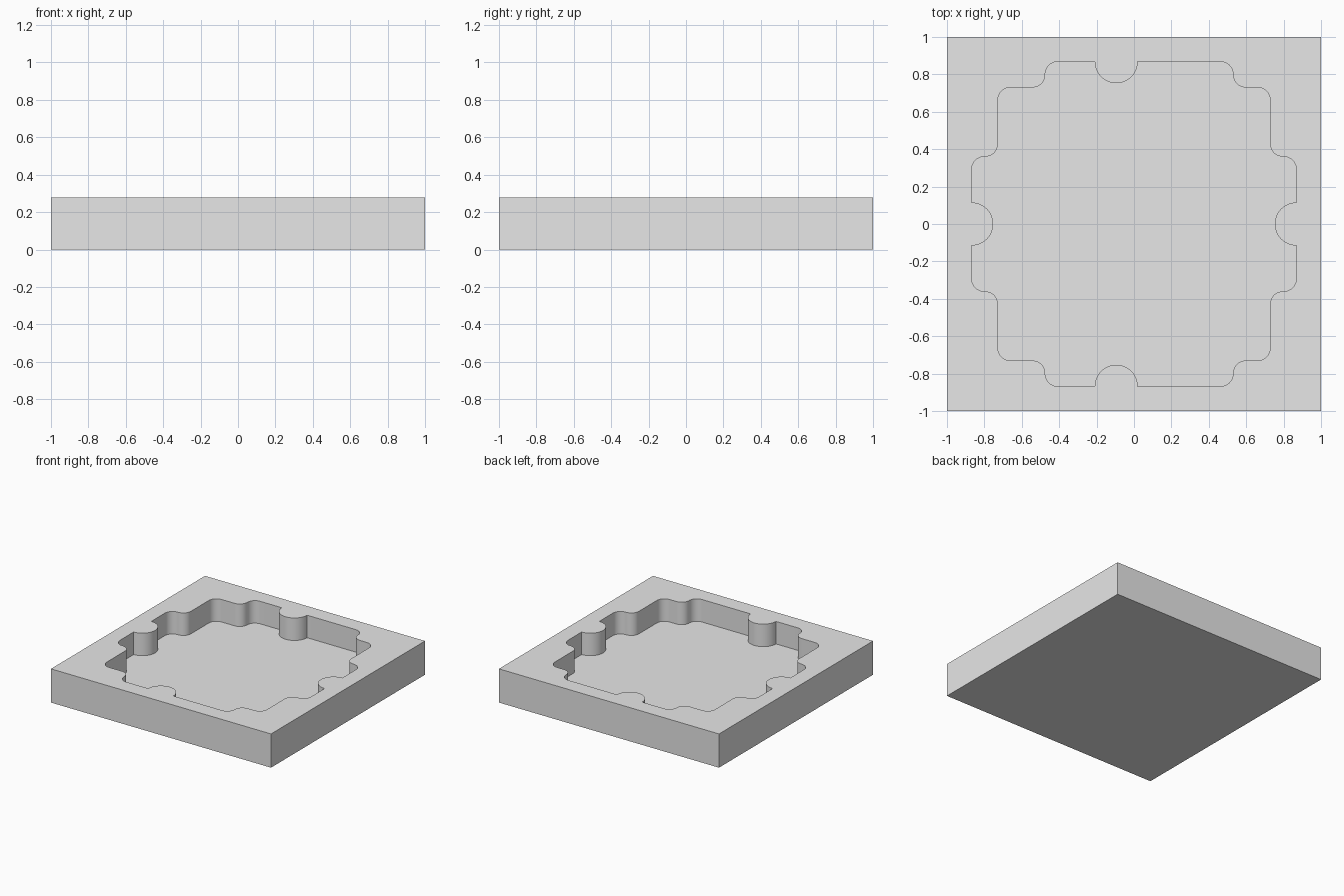
import bpy, bmesh
from math import pi, cos, sin, radians
from mathutils import Vector

HEIGHT, FLOOR = 0.277, 0.092
EDGE, STEP_X, STEP_Y = 0.868, 0.728, 0.73
FILLET, BUMP = 0.068, 0.115

if "Cube" in bpy.data.objects:
    bpy.data.objects.remove(bpy.data.objects["Cube"], do_unlink=True)

grey = bpy.data.materials.new("plain grey")
grey.use_nodes = True
grey.diffuse_color = (0.8, 0.8, 0.8, 1)
grey.node_tree.nodes["Principled BSDF"].inputs["Base Color"].default_value = (0.8, 0.8, 0.8, 1)


def new_object(name, bm):
    bmesh.ops.recalc_face_normals(bm, faces=bm.faces)
    mesh = bpy.data.meshes.new(name)
    bm.to_mesh(mesh)
    bm.free()
    mesh.materials.append(grey)
    obj = bpy.data.objects.new(name, mesh)
    bpy.context.collection.objects.link(obj)
    return obj


def fillet(before, corner, after, steps=10):
    """Quarter-circle points that round a right-angled corner."""
    a = (before - corner).normalized() * FILLET
    b = (after - corner).normalized() * FILLET
    centre = corner + a + b
    return [centre - b * cos(t) - a * sin(t)
            for t in (pi / 2 * i / steps for i in range(steps + 1))]


def bump(centre, start, turn, steps):
    """Arc bulging into the pocket."""
    return [centre + BUMP * Vector((cos(start + turn * i / steps), sin(start + turn * i / steps)))
            for i in range(steps + 1)]


# Back half of the pocket outline, from the right-hand bump to the left-hand one
corners = [Vector(p) for p in (
    (EDGE, 0), (EDGE, 0.36), (STEP_X, 0.36), (STEP_X, STEP_Y), (0.53, STEP_Y), (0.53, EDGE),
    (-0.475, EDGE), (-0.475, STEP_Y), (-STEP_X, STEP_Y), (-STEP_X, 0.36), (-EDGE, 0.36), (-EDGE, 0))]
half = bump(Vector((EDGE, 0)), pi, -pi / 2, 16)
for i in range(1, len(corners) - 1):
    if corners[i].x == -0.475 and corners[i].y == EDGE or i == 6:
        half += bump(Vector((-0.095, EDGE)), 0, -pi, 32)
    arc = fillet(corners[i - 1], corners[i], corners[i + 1])
    if (arc[0] - corners[i - 1]).length > (arc[-1] - corners[i - 1]).length:
        arc.reverse()
    half += arc
half += bump(Vector((-EDGE, 0)), pi / 2, -pi / 2, 16)

# Mirror to the front half and extrude into a pocket cutter
outline = half + [Vector((p.x, -p.y)) for p in reversed(half[1:-1])]
bm = bmesh.new()
face = bm.faces.new([bm.verts.new((p.x, p.y, FLOOR)) for p in outline])
top = bmesh.ops.extrude_face_region(bm, geom=[face])["geom"]
bmesh.ops.translate(bm, vec=(0, 0, HEIGHT),
                    verts=[v for v in top if isinstance(v, bmesh.types.BMVert)])
bmesh.ops.remove_doubles(bm, verts=bm.verts, dist=0.0005)
cutter = new_object("pocket_cutter", bm)
cutter.hide_render = True

# Square block
bm = bmesh.new()
bmesh.ops.create_cube(bm, size=1)
bmesh.ops.scale(bm, vec=(2, 2, HEIGHT), verts=bm.verts)
bmesh.ops.translate(bm, vec=(0, 0, HEIGHT / 2), verts=bm.verts)
tray = new_object("pocketed_tray", bm)

# Cut the pocket, then discard the cutter
cut = tray.modifiers.new("pocket", "BOOLEAN")
cut.operation = "DIFFERENCE"
cut.solver = "EXACT"
cut.object = cutter
bpy.ops.object.select_all(action="DESELECT")
tray.select_set(True)
bpy.context.view_layer.objects.active = tray
bpy.ops.object.modifier_apply(modifier=cut.name)
bpy.data.objects.remove(cutter, do_unlink=True)
bpy.ops.object.shade_smooth_by_angle(angle=radians(30))
